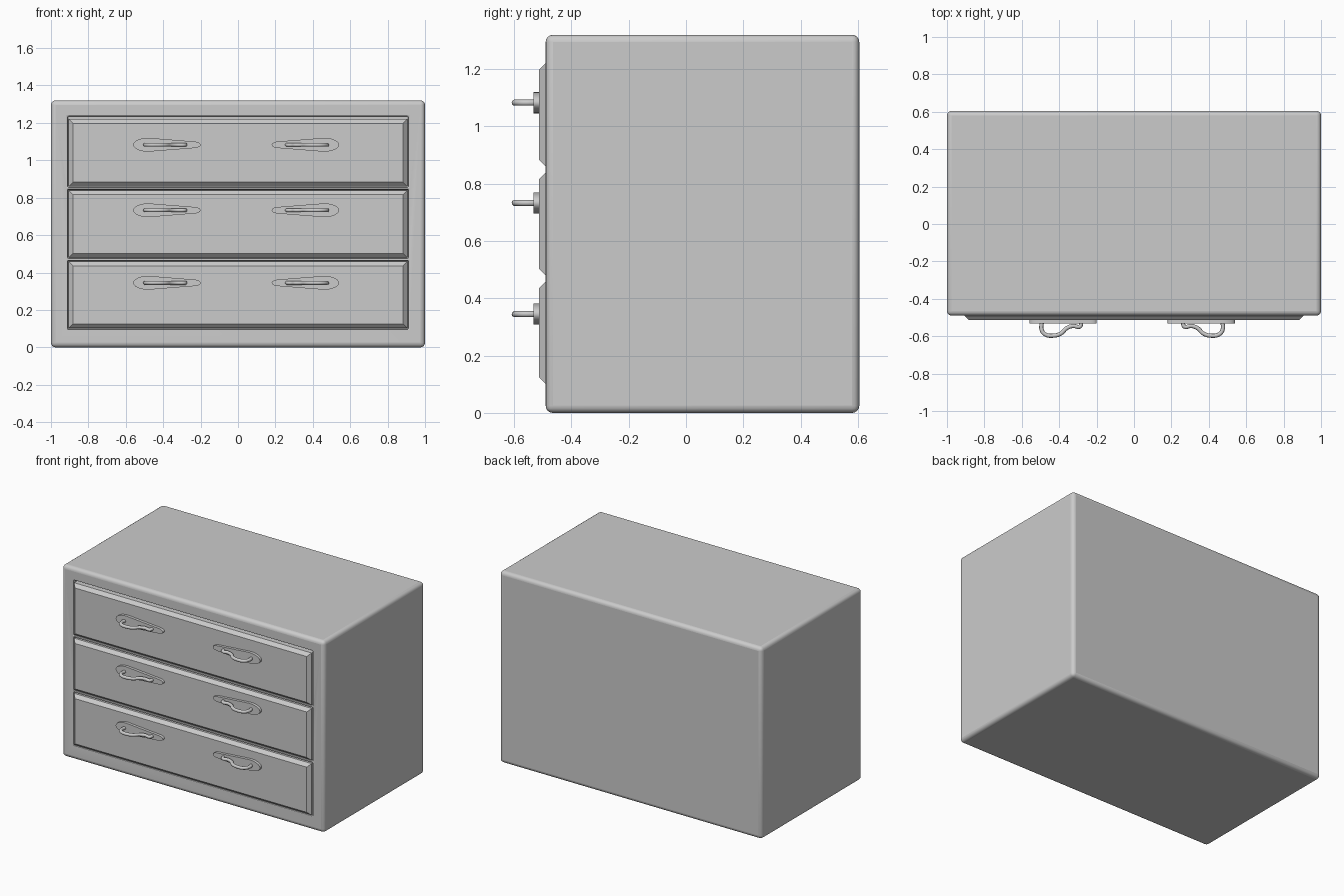
import bpy, bmesh, math

if "Cube" in bpy.data.objects:
    bpy.data.objects.remove(bpy.data.objects["Cube"])

def link(name, bm):
    me = bpy.data.meshes.new(name)
    bmesh.ops.recalc_face_normals(bm, faces=bm.faces)
    bm.to_mesh(me)
    bm.free()
    ob = bpy.data.objects.new(name, me)
    bpy.context.collection.objects.link(ob)
    return ob

def box(name, x0, x1, y0, y1, z0, z1):
    bm = bmesh.new()
    bmesh.ops.create_cube(bm, size=1)
    for v in bm.verts:
        v.co.x = x1 if v.co.x > 0 else x0
        v.co.y = y1 if v.co.y > 0 else y0
        v.co.z = z1 if v.co.z > 0 else z0
    return link(name, bm)

def bevel(ob, width, segments, angle=60):
    m = ob.modifiers.new("bevel", 'BEVEL')
    m.width, m.segments = width, segments
    m.limit_method, m.angle_limit = 'ANGLE', math.radians(angle)

def smooth(ob, angle=35):
    bpy.ops.object.select_all(action='DESELECT')
    ob.select_set(True)
    bpy.context.view_layer.objects.active = ob
    bpy.ops.object.shade_smooth_by_angle(angle=math.radians(angle))

# Cabinet shell with rounded edges and three drawer openings
cabinet = box("cabinet", -1, 1, -0.49, 0.605, 0, 1.32)
bevel(cabinet, 0.025, 4)
for i, (z0, z1) in enumerate([(0.098, 0.464), (0.476, 0.844), (0.856, 1.236)]):
    cutter = box(f"opening_cutter_{i}", -0.911, 0.911, -0.6, -0.43, z0, z1)
    cutter.hide_render = True
    cutter.hide_set(True)
    m = cabinet.modifiers.new("opening", 'BOOLEAN')
    m.operation, m.object, m.solver = 'DIFFERENCE', cutter, 'EXACT'
bevel(cabinet, 0.005, 2)
smooth(cabinet)

# Drawer fronts with a chamfer around the front face
def drawer(i, z0, z1):
    ob = box(f"drawer_{i}", -0.905, 0.905, -0.513, -0.43, z0, z1)
    bm = bmesh.new()
    bm.from_mesh(ob.data)
    edges = [e for e in bm.edges if all(v.co.y < -0.5 for v in e.verts)]
    bmesh.ops.bevel(bm, geom=edges, offset=0.022, segments=1, affect='EDGES')
    bm.to_mesh(ob.data)
    bm.free()

# Teardrop backing plate, thick towards the outer side
def plate(name, mirror, z):
    bm = bmesh.new()
    big, small = (-0.48, 0.08, 0.037), (-0.24, 0.04, 0.018)
    n = 12
    outline = []
    for (cx, rx, rz), start in ((big, math.pi / 2), (small, -math.pi / 2)):
        for k in range(n + 1):
            a = start + math.pi * k / n
            outline.append((mirror(cx + rx * math.cos(a)), z + rz * math.sin(a)))
    front = bm.faces.new([bm.verts.new((x, -0.532, zz)) for x, zz in outline])
    ext = bmesh.ops.extrude_face_region(bm, geom=[front], use_keep_orig=True)
    for v in ext["geom"]:
        if isinstance(v, bmesh.types.BMVert):
            v.co.y = -0.505
    smooth(link(name, bm))

# Curved pull swept along a soft path
PULL = [(-0.492, -0.52), (-0.494, -0.565), (-0.475, -0.59), (-0.43, -0.597),
        (-0.39, -0.585), (-0.36, -0.557), (-0.325, -0.545), (-0.29, -0.549),
        (-0.283, -0.535), (-0.284, -0.52)]

def pull(name, mirror, z):
    cu = bpy.data.curves.new(name, 'CURVE')
    cu.dimensions = '3D'
    cu.bevel_depth, cu.bevel_resolution = 0.011, 3
    cu.resolution_u = 5
    cu.use_fill_caps = True
    sp = cu.splines.new('BEZIER')
    sp.bezier_points.add(len(PULL) - 1)
    for p, (x, y) in zip(sp.bezier_points, PULL):
        p.co = (mirror(x), y, z)
        p.handle_left_type = p.handle_right_type = 'AUTO'
    ob = bpy.data.objects.new(name, cu)
    bpy.context.collection.objects.link(ob)

rows = [(0.103, 0.458, 0.345), (0.481, 0.838, 0.733), (0.861, 1.22, 1.083)]
sides = {"left": lambda x: x, "right": lambda x: -0.02 - x}
for i, (z0, z1, hz) in enumerate(rows):
    drawer(i, z0, z1)
    for side, mirror in sides.items():
        plate(f"handle_plate_{side}_{i}", mirror, hz)
        pull(f"handle_pull_{side}_{i}", mirror, hz)
